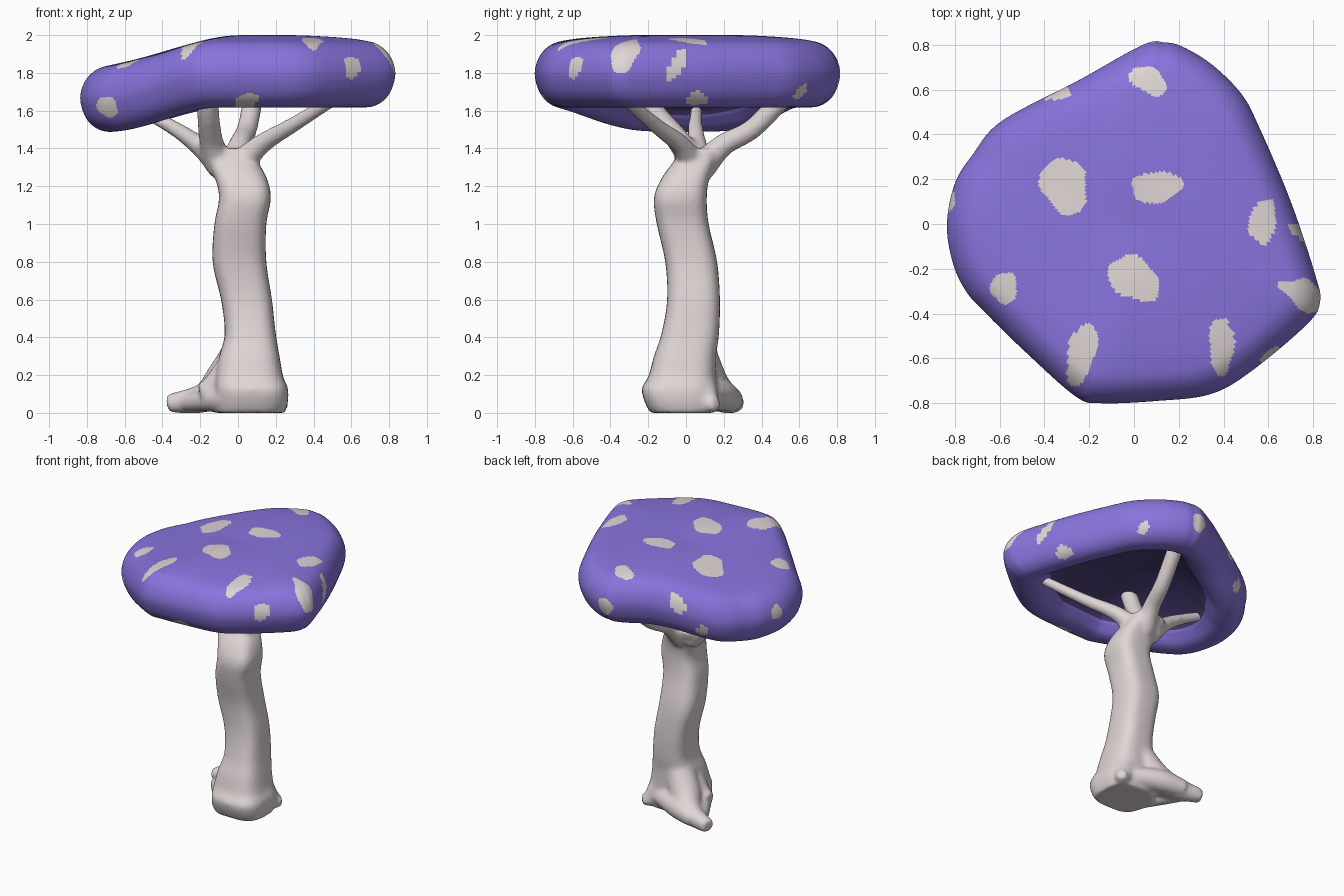
import bpy, bmesh, math
from mathutils import Vector

default = bpy.data.objects.get("Cube")
if default:
    bpy.data.objects.remove(default, do_unlink=True)


def make_material(name, rgb):
    mat = bpy.data.materials.new(name)
    mat.use_nodes = True
    colour = (*rgb, 1)
    mat.diffuse_color = colour
    mat.node_tree.nodes["Principled BSDF"].inputs["Base Color"].default_value = colour
    return mat


def make_object(name, bm, materials):
    bmesh.ops.recalc_face_normals(bm, faces=bm.faces)
    for face in bm.faces:
        face.smooth = True
    mesh = bpy.data.meshes.new(name)
    bm.to_mesh(mesh)
    bm.free()
    for mat in materials:
        mesh.materials.append(mat)
    obj = bpy.data.objects.new(name, mesh)
    bpy.context.collection.objects.link(obj)
    return obj


def spline(points, steps, closed=False):
    """Smooth curve through the points, sampled evenly per span."""
    pts = [Vector(p) for p in points]
    n = len(pts)
    pick = (lambda i: pts[i % n]) if closed else (lambda i: pts[max(0, min(n - 1, i))])
    out = []
    for i in range(n if closed else n - 1):
        a, b, c, d = (pick(i + k) for k in (-1, 0, 1, 2))
        for k in range(steps):
            t = k / steps
            out.append(b + (c - a) * t / 2 + (a - b * 2.5 + c * 2 - d / 2) * t * t
                       + (b * 3 - a - c * 3 + d) * t ** 3 / 2)
    if not closed:
        out.append(pts[-1])
    return out


def loft(bm, rings):
    """Closed skin over a stack of rings, with end caps."""
    rows = [[bm.verts.new(p) for p in ring] for ring in rings]
    n = len(rows[0])
    for low, high in zip(rows, rows[1:]):
        for i in range(n):
            j = (i + 1) % n
            bm.faces.new((low[i], low[j], high[j], high[i]))
    bm.faces.new(rows[0][::-1])
    bm.faces.new(rows[-1])


def tube(bm, path, sides=14):
    """Tapered tube along points given as x, y, z, radius."""
    pts = spline(path, 5)
    rings = []
    for i, p in enumerate(pts):
        ahead = pts[min(i + 1, len(pts) - 1)].xyz - pts[max(i - 1, 0)].xyz
        turn = ahead.to_track_quat('Z', 'Y')
        ring = []
        for k in range(sides):
            a = math.tau * k / sides
            ring.append(p.xyz + turn @ Vector((math.cos(a), math.sin(a), 0)) * p.w)
        rings.append(ring)
    loft(bm, rings)


purple = make_material("cap purple", (.25, .175, .73))
dark_purple = make_material("underside dark purple", (.07, .05, .19))
pale = make_material("stem pale pink grey", (.75, .67, .67))

# Cap: outline seen from above, and a section from top centre over the rim to the hollow
outline = [(.14, .81), (.04, .8), (-.25, .64), (-.59, .46), (-.72, .31), (-.8, .18),
           (-.835, 0), (-.81, -.17), (-.75, -.3), (-.66, -.4), (-.47, -.585), (-.26, -.77),
           (-.15, -.8), (.1, -.79), (.34, -.76), (.52, -.66), (.77, -.45), (.83, -.35),
           (.81, -.23), (.7, .1), (.56, .43), (.48, .58), (.35, .71), (.22, .79)]
section = [(0, 1.99), (.3, 2), (.6, 1.99), (.8, 1.972), (.9, 1.945), (.97, 1.885),
           (1, 1.8), (.975, 1.71), (.92, 1.65), (.84, 1.62), (.74, 1.625), (.66, 1.67),
           (.58, 1.73), (.35, 1.78), (0, 1.8)]
# Spots on top: x, y, half width, half depth, turn in degrees
top_spots = [(-.31, .17, .1, .13, 20), (.1, .165, .115, .07, 8), (0, -.245, .125, .09, -35),
             (.065, .64, .09, .055, -30), (.575, .01, .06, .1, -10), (-.58, -.285, .06, .07, 0),
             (-.235, -.58, .06, .145, -15), (.39, -.545, .055, .13, 0)]
# Spots on the rim: x, y, z, half width, half height, lean
rim_spots = [(.79, -.33, 1.89, .068, .09, 0), (.61, -.59, 1.83, .055, .06, .2),
             (.74, -.05, 1.84, .038, .085, .4), (.69, .06, 1.66, .052, .045, 0),
             (.44, .63, 1.7, .036, .042, .3), (-.69, -.35, 1.62, .075, .055, 0),
             (.05, -.77, 1.65, .06, .045, .3), (.1, .8, 1.77, .055, .065, 0),
             (-.34, .59, 1.82, .05, .07, -.4), (-.46, .47, 1.63, .04, .045, 0),
             (-.82, .1, 1.7, .05, .05, 0)]


def sag(x, y):
    """The cap droops towards its right side."""
    u = max(0, min(1, (.05 - x - .3 * y * y) / .75))
    return -.13 * u * u * (3 - 2 * u)


def inside(u, v, seed):
    """Irregular blob of about unit radius."""
    a = math.atan2(v, u)
    return math.hypot(u, v) < 1 + .07 * math.sin(3 * a + seed) + .05 * math.sin(5 * a + 2 * seed)


def is_spot(p):
    for i, (x, y, w, d, turn) in enumerate(top_spots):
        q = Vector((p.x - x, p.y - y))
        c, s = math.cos(math.radians(turn)), math.sin(math.radians(turn))
        if inside((q.x * c + q.y * s) / w, (q.y * c - q.x * s) / d, i):
            return p.z - sag(p.x, p.y) > 1.8
    for i, (x, y, z, w, h, lean) in enumerate(rim_spots):
        offset = Vector((p.x - x, p.y - y))
        side = offset.dot(Vector((-y, x)).normalized()) - lean * (p.z - z)
        if offset.length < .16 and inside(side / w, (p.z - z) / h, i):
            return True
    return False


bm = bmesh.new()
loop = spline(outline, 14, closed=True)
STEPS = 18
rows = []
for s, z in spline(section, STEPS):
    rows.append([bm.verts.new((p.x * s, p.y * s, z + sag(p.x * s, p.y * s))) for p in loop])
for r, (a, b) in enumerate(zip(rows, rows[1:])):
    for i in range(len(loop)):
        j = (i + 1) % len(loop)
        face = bm.faces.new((a[i], a[j], b[j], b[i]))
        if r >= 11.3 * STEPS:
            face.material_index = 1
        elif r < 9 * STEPS and is_spot(face.calc_center_median()):
            face.material_index = 2
bmesh.ops.remove_doubles(bm, verts=rows[0] + rows[-1], dist=.0005)
make_object("mushroom_cap", bm, [purple, dark_purple, pale])

# Trunk: z, then left, right, front and back limits of a squarish ring
trunk = [(0, -.12, .25, -.19, .15), (.06, -.12, .265, -.22, .16), (.13, -.12, .265, -.235, .16),
         (.19, -.12, .24, -.2, .16), (.3, -.1, .22, -.17, .16), (.42, -.07, .2, -.13, .175),
         (.6, -.09, .18, -.1, .18), (.8, -.135, .15, -.11, .165), (1, -.125, .15, -.155, .12),
         (1.14, -.1, .175, -.17, .11), (1.25, -.125, .15, -.125, .125),
         (1.34, -.17, .1, -.06, .165), (1.4, -.17, .08, -.04, .18)]


def squarish(v):
    return math.copysign(abs(v) ** .65, v)


bm = bmesh.new()
rings = []
for z, x0, x1, y0, y1 in spline(trunk, 4):
    ring = []
    for k in range(32):
        a = math.tau * k / 32
        ring.append(((x0 + x1) / 2 + (x1 - x0) / 2 * squarish(math.cos(a)),
                     (y0 + y1) / 2 + (y1 - y0) / 2 * squarish(math.sin(a)), z))
    rings.append(ring)
loft(bm, rings)

# Branches reaching up into the cap
for path in (
    [(-.08, .07, 1.3, .08), (-.2, .06, 1.41, .055), (-.36, .05, 1.52, .04), (-.6, .06, 1.64, .03)],
    [(0, .04, 1.3, .08), (.12, -.03, 1.42, .055), (.3, -.17, 1.53, .042), (.62, -.4, 1.73, .032)],
    [(-.02, .08, 1.3, .08), (.01, .2, 1.42, .06), (.05, .36, 1.51, .055), (.09, .56, 1.72, .055)],
    [(-.09, .04, 1.3, .08), (-.14, -.03, 1.43, .065), (-.16, -.18, 1.61, .06), (-.17, -.27, 1.82, .06)],
):
    tube(bm, path)

# Roots spreading from the foot, with low webs between them
for path in (
    [(.02, .06, .33, .1), (-.07, .11, .17, .11), (-.18, .2, .08, .08), (-.37, .265, .05, .05)],
    [(.12, .06, .2, .09), (.2, .12, .06, .06), (.25, .16, .05, .035)],
    [(.02, 0, .28, .1), (-.1, .01, .14, .09), (-.2, .01, .1, .055)],
    [(-.05, -.14, .07, .06), (-.15, .02, .065, .06), (-.26, .2, .055, .05)],
    [(.14, .11, .09, .06), (-.06, .19, .09, .08), (-.23, .25, .065, .06)],
):
    tube(bm, path)

# Fuse trunk, branches and roots into one smooth skin
stem = make_object("stem", bm, [pale])
fuse = stem.modifiers.new("fuse", 'REMESH')
fuse.mode = 'VOXEL'
fuse.voxel_size = .013
fuse.use_smooth_shade = True
soften = stem.modifiers.new("soften", 'SMOOTH')
soften.factor = .5
soften.iterations = 14
